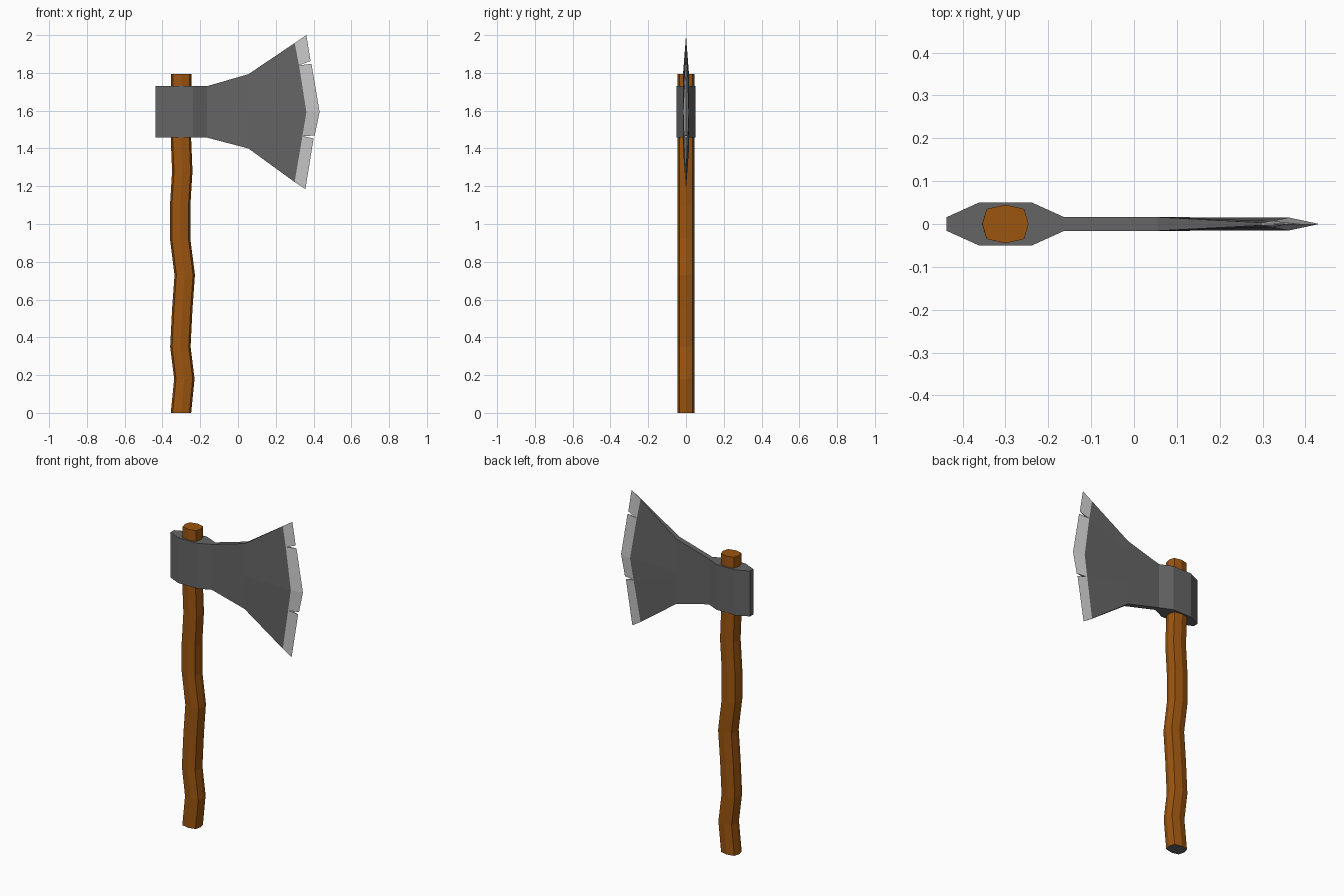
import bpy, bmesh
from math import cos, sin, pi

cube = bpy.data.objects.get("Cube")
if cube:
    bpy.data.objects.remove(cube)


def material(name, rgb):
    m = bpy.data.materials.new(name)
    m.use_nodes = True
    m.diffuse_color = (*rgb, 1)
    bsdf = next(n for n in m.node_tree.nodes if n.type == 'BSDF_PRINCIPLED')
    bsdf.inputs["Base Color"].default_value = (*rgb, 1)
    return m


wood = material("brown wood", (0.33, 0.09, 0.005))
steel = material("dark steel", (0.13, 0.13, 0.13))
bright = material("bright steel", (0.6, 0.6, 0.6))


def loft(bm, rings):
    """Skin closed rings of equal length and cap both ends."""
    loops = [[bm.verts.new(p) for p in ring] for ring in rings]
    n = len(loops[0])
    for a, b in zip(loops, loops[1:]):
        for i in range(n):
            j = (i + 1) % n
            bm.faces.new((a[i], a[j], b[j], b[i]))
    bm.faces.new(loops[0][::-1])
    bm.faces.new(loops[-1])


def finish(bm, name, *mats):
    bmesh.ops.recalc_face_normals(bm, faces=bm.faces)
    me = bpy.data.meshes.new(name)
    bm.to_mesh(me)
    bm.free()
    ob = bpy.data.objects.new(name, me)
    for m in mats:
        me.materials.append(m)
    bpy.context.collection.objects.link(ob)
    return ob


# Crooked eight-sided handle: (height, centre x)
path = [(0, -.302), (.18, -.284), (.35, -.305), (.55, -.295), (.73, -.282),
        (.92, -.306), (1.1, -.306), (1.28, -.295), (1.45, -.302), (1.795, -.3)]
angles = [k * pi / 4 for k in range(8)]
bm = bmesh.new()
loft(bm, [[(cx + .054 * cos(a) * (1.15 if k % 2 else 1),
            .045 * sin(a) * (1.1 if k % 2 else 1), z)
           for k, a in enumerate(angles)] for z, cx in path])
handle = finish(bm, "handle", wood, steel)
for p in handle.data.polygons:
    if p.normal.z < -.9:
        p.material_index = 1

# Inner line of the cutting edge, bottom to top: (x, z, half thickness)
inner = [(.3, 1.222, .003), (.341, 1.466, .011), (.362, 1.593, .015),
         (.323, 1.84, .007), (.3, 1.958, .003)]

# Head: socket block and flaring blade, (x, low z, high z, half thickness)
stations = [(-.437, 1.457, 1.73, .016), (-.362, 1.457, 1.73, .05),
            (-.238, 1.457, 1.73, .05), (-.163, 1.457, 1.73, .016),
            (.055, 1.4, 1.793, .016)]
fractions = [(z - inner[0][1]) / (inner[-1][1] - inner[0][1]) for _, z, _ in inner]
columns = [[(x, lo + f * (hi - lo), h) for f in fractions]
           for x, lo, hi, h in stations] + [inner]
bm = bmesh.new()
loft(bm, [[(x, -h, z) for x, z, h in col] + [(x, h, z) for x, z, h in reversed(col)]
          for col in columns])
finish(bm, "axe_head", steel)

# Sharpened edge in three wedges, parted by two thin nicks
wedges = [("lower_edge", inner[:2], [(.357, 1.185), (.4, 1.453)]),
          ("middle_edge", inner[1:4], [(.406, 1.468), (.432, 1.593), (.389, 1.848)]),
          ("upper_edge", inner[3:], [(.384, 1.863), (.362, 2.0)])]
for name, back, tip in wedges:
    bm = bmesh.new()
    loft(bm, [[(x, -h, z), (tx, 0, tz), (x, h, z)]
              for (x, z, h), (tx, tz) in zip(back, tip)])
    finish(bm, name, bright)
